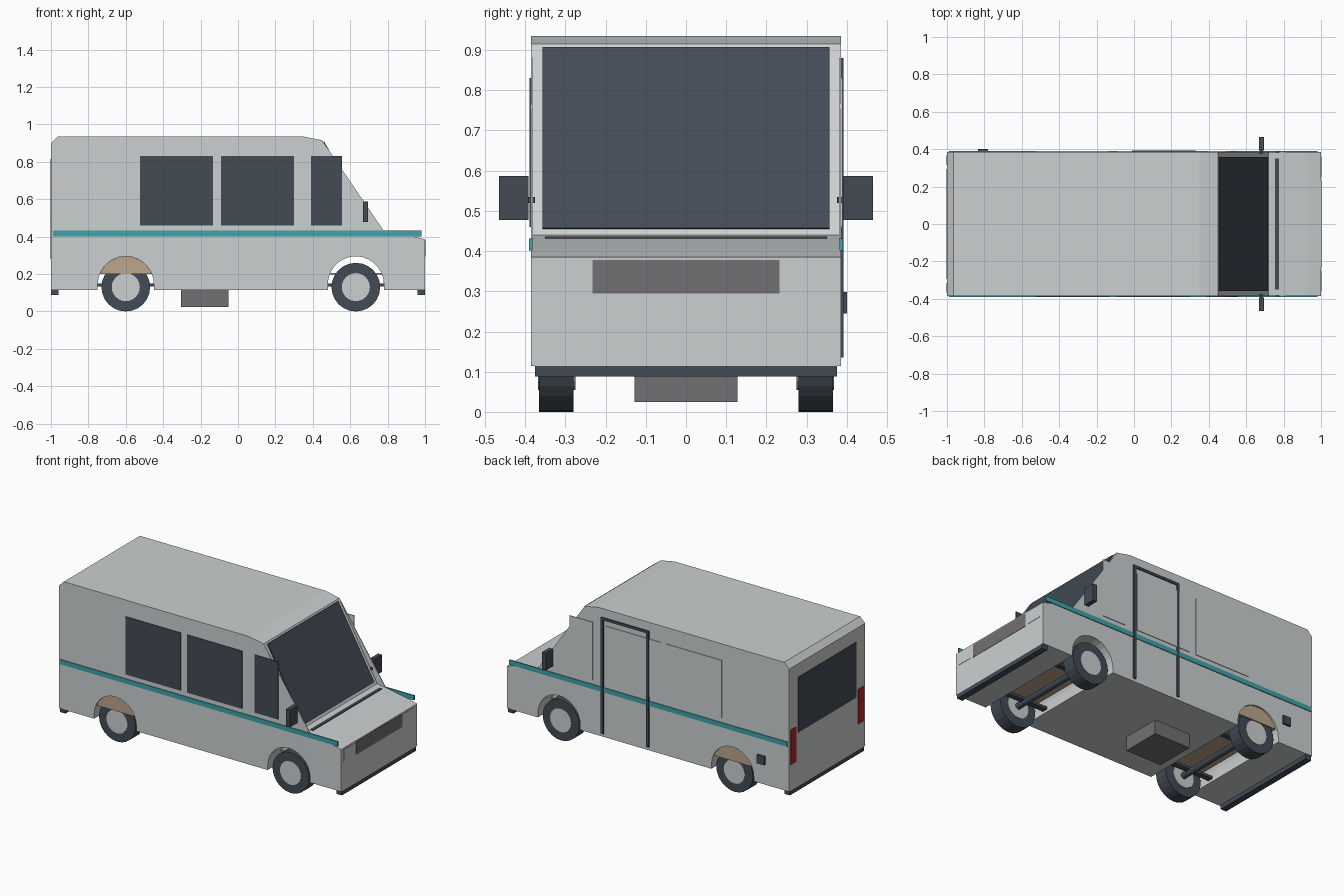
import bpy, bmesh, math

if "Cube" in bpy.data.objects:
    bpy.data.objects.remove(bpy.data.objects["Cube"], do_unlink=True)


def material(name, rgb):
    m = bpy.data.materials.new(name)
    m.use_nodes = True
    m.diffuse_color = (*rgb, 1)
    bsdf = next(n for n in m.node_tree.nodes if n.type == 'BSDF_PRINCIPLED')
    bsdf.inputs["Base Color"].default_value = (*rgb, 1)
    return m


PAINT = material("pale_grey_paint", (0.60, 0.63, 0.63))
DARK = material("dark_slate", (0.055, 0.07, 0.09))
TEAL = material("teal_stripe", (0.05, 0.37, 0.41))
TAN = material("tan_liner", (0.50, 0.38, 0.26))
GREY = material("mid_grey", (0.17, 0.16, 0.17))
RED = material("tail_red", (0.42, 0.02, 0.02))


def finish(name, bm, mat):
    bmesh.ops.recalc_face_normals(bm, faces=bm.faces)
    mesh = bpy.data.meshes.new(name)
    bm.to_mesh(mesh)
    bm.free()
    mesh.materials.append(mat)
    obj = bpy.data.objects.new(name, mesh)
    bpy.context.collection.objects.link(obj)
    return obj


def box(name, xs, ys, zs, mat):
    bm = bmesh.new()
    bmesh.ops.create_cube(bm, size=1)
    for v in bm.verts:
        for i, (lo, hi) in enumerate((xs, ys, zs)):
            v.co[i] = hi if v.co[i] > 0 else lo
    return finish(name, bm, mat)


def extrude_profile(name, points, y0, y1, mat):
    """Sweep an (x, z) outline from y0 to y1."""
    bm = bmesh.new()
    face = bm.faces.new([bm.verts.new((x, y0, z)) for x, z in points])
    new = bmesh.ops.extrude_face_region(bm, geom=[face])["geom"]
    bmesh.ops.translate(bm, vec=(0, y1 - y0, 0),
                        verts=[g for g in new if isinstance(g, bmesh.types.BMVert)])
    return finish(name, bm, mat)


def arc(cx, cz, r, start, end, steps=14):
    angles = [math.radians(start + (end - start) * i / steps) for i in range(steps + 1)]
    return [(cx + r * math.cos(a), cz + r * math.sin(a)) for a in angles]


def disc(name, x, y0, y1, z, r, mat, n=24):
    return extrude_profile(name, arc(x, z, r, 0, 360 - 360 / n, n - 1), y0, y1, mat)


W = 0.385
REAR, FRONT = -0.60, 0.63
SIDES = (("right", -1), ("left", 1))

# Body shell with arches cut straight through
FLOOR = 0.115
outline = [(-1, FLOOR), (-1, 0.90), (-0.965, 0.935), (0.35, 0.935), (0.45, 0.915),
           (0.72, 0.44), (0.78, 0.43), (0.92, 0.405), (1, 0.385), (1, FLOOR)]
for cx in (FRONT, REAR):
    outline += [(cx + 0.15, FLOOR)] + arc(cx, 0.145, 0.15, 0, 180) + [(cx - 0.15, FLOOR)]
extrude_profile("body", outline, -W, W, PAINT)

# Windscreen, laid on the slope
extrude_profile("windscreen", [(0.4557, 0.905), (0.7115, 0.455), (0.717, 0.458), (0.461, 0.908)],
                -0.357, 0.357, DARK)
box("cowl_strip", (0.755, 0.775), (-0.35, 0.35), (0.425, 0.436), DARK)

for side, s in SIDES:
    def span(a, b):
        return tuple(sorted((s * a, s * b)))

    # Pillar fins beside the windscreen
    extrude_profile(side + "_pillar_fin", [(0.45, 0.915), (0.78, 0.43), (0.72, 0.44)],
                    *span(W - 0.004, W), PAINT)
    # Side windows: glass on the right, blank panels on the left
    for i, xs in enumerate(((-0.525, -0.135), (-0.09, 0.30), (0.39, 0.555))):
        box(f"{side}_window_{i + 1}", xs, span(W - 0.001, W + 0.004), (0.46, 0.83),
            DARK if s < 0 else PAINT)
    box(side + "_stripe", (-0.99, 0.98), span(W - 0.003, W + 0.005), (0.402, 0.432), TEAL)
    box(side + "_mirror", (0.667, 0.695), span(W + 0.007, 0.465), (0.477, 0.587), DARK)
    box(side + "_mirror_arm", (0.675, 0.687), span(W - 0.01, 0.40), (0.52, 0.535), DARK)
    box(side + "_tail_light", (-1.003, -0.995), span(0.315, 0.37), (0.28, 0.505), RED)
    box(side + "_headlight", (0.995, 1.002), span(0.25, 0.36), (0.30, 0.375), PAINT)

    # Wheels and springs
    for end, cx in (("rear", REAR), ("front", FRONT)):
        disc(f"{side}_{end}_tyre", cx, s * 0.28, s * 0.365, 0.13, 0.13, DARK)
        disc(f"{side}_{end}_hub", cx, s * 0.275, s * 0.368, 0.13, 0.075, PAINT)
        box(f"{side}_{end}_spring", (cx - 0.15, cx + 0.15), span(0.20, 0.235), (0.133, 0.15), DARK)

# Axles
for end, cx in (("rear", REAR), ("front", FRONT)):
    disc(end + "_axle", cx, -0.28, 0.28, 0.13, 0.02, DARK, 12)

# Wheel house liners
box("front_liner", (FRONT - 0.145, FRONT + 0.145), (-0.27, 0.27), (0.197, 0.205), TAN)
tilt = math.degrees(math.asin(0.055 / 0.15))
extrude_profile("rear_liner", arc(REAR, 0.145, 0.149, tilt, 180 - tilt), -0.375, 0.375, TAN)

# Service door frame on the left
for name, xs, zs in (("front_post", (0.312, 0.33), (0.135, 0.88)),
                     ("rear_post", (-0.01, 0.008), (0.135, 0.88)),
                     ("top_rail", (-0.01, 0.33), (0.864, 0.88))):
    box("door_" + name, xs, (W - 0.002, W + 0.007), zs, DARK)
box("fuel_cap", (-0.833, -0.78), (W - 0.005, 0.40), (0.245, 0.298), DARK)

# Nose and tail fittings
box("grille", (0.995, 1.002), (-0.232, 0.232), (0.295, 0.378), GREY)
box("rear_window", (-1.003, -0.995), (-0.295, 0.295), (0.46, 0.815), DARK)
for name, xs in (("front_bumper", (0.96, 1.0)), ("rear_bumper", (-1.0, -0.96))):
    box(name, xs, (-0.376, 0.376), (0.088, 0.116), DARK)

# Underfloor tank
box("tank", (-0.305, -0.05), (-0.128, 0.128), (0.025, 0.118), GREY)
